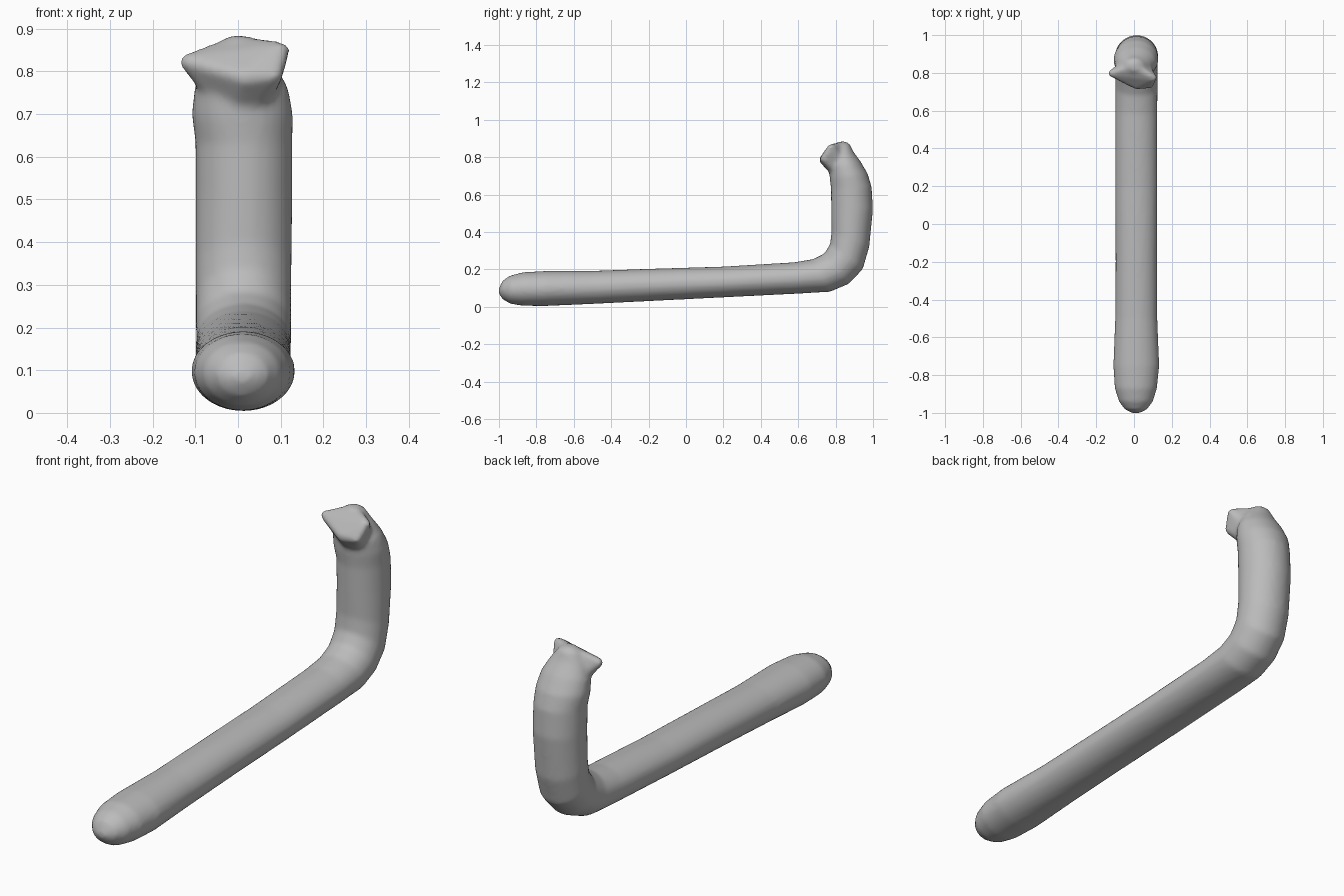
import bpy
import bmesh
import math
from mathutils import Vector

cube = bpy.data.objects.get("Cube")
if cube:
    bpy.data.objects.remove(cube, do_unlink=True)

SIDES = 28

# Cross-sections: outer edge (y, z), inner edge (y, z), x centre, half width
SECTIONS = [
    (-1, .07, -1, .10, .01, .025),
    (-.98, .04, -.98, .14, .01, .06),
    (-.94, .016, -.94, .167, .01, .09),
    (-.87, .005, -.87, .185, .01, .112),
    (-.75, .004, -.75, .191, .012, .122),
    (-.5, .015, -.5, .192, .012, .112),
    (-.2, .03, -.2, .203, .012, .11),
    (.2, .05, .2, .215, .012, .112),
    (.6, .07, .58, .238, .012, .112),
    (.77, .08, .68, .255, .013, .112),
    (.87, .122, .74, .285, .013, .112),
    (.945, .20, .77, .335, .013, .112),
    (.98, .32, .778, .40, .013, .113),
    (1, .52, .776, .52, .014, .114),
    (.993, .64, .775, .63, .014, .114),
    (.972, .71, .768, .69, .01, .119),
    (.935, .775, .765, .745, .008, .11),
    (.895, .83, .77, .80, .004, .085),
    (.875, .872, .79, .86, 0, .05),
    (.85, .885, .81, .88, 0, .02),
]

# Corner knobs of the flared end: x, y, z, radius
KNOBS = [
    (-.12, .797, .823, .019),
    (.102, .775, .85, .02),
    (.015, .735, .785, .024),
    (.085, .738, .79, .02),
    (0, .835, .86, .026),
    (.01, .84, .73, .065),
]


def loft_tube(bm):
    """Skin elliptical rings into one closed tube."""
    rings = []
    for oy, oz, iy, iz, cx, half in SECTIONS:
        outer, inner = Vector((cx, oy, oz)), Vector((cx, iy, iz))
        middle, reach = (outer + inner) / 2, (inner - outer) / 2
        ring = []
        for i in range(SIDES):
            a = math.tau * i / SIDES
            side = Vector((half * math.cos(a), 0, 0))
            ring.append(bm.verts.new(middle + side + reach * math.sin(a)))
        rings.append(ring)
    for low, high in zip(rings, rings[1:]):
        for i in range(SIDES):
            j = (i + 1) % SIDES
            bm.faces.new((low[i], low[j], high[j], high[i]))
    bm.faces.new(rings[0])
    bm.faces.new(rings[-1])


def hull_head(bm):
    """Wrap the corner knobs in one convex skin."""
    ball = bmesh.new()
    bmesh.ops.create_icosphere(ball, subdivisions=2, radius=1)
    points = [bm.verts.new(Vector((x, y, z)) + v.co * r)
              for x, y, z, r in KNOBS for v in ball.verts]
    ball.free()
    bmesh.ops.convex_hull(bm, input=points)
    loose = [v for v in bm.verts if not v.link_faces]
    bmesh.ops.delete(bm, geom=loose, context="VERTS")


# One plain grey
grey = bpy.data.materials.new("plain_grey")
grey.use_nodes = True
colour = (.5, .5, .5, 1)
grey.diffuse_color = colour
for node in grey.node_tree.nodes:
    if node.type == "BSDF_PRINCIPLED":
        node.inputs["Base Color"].default_value = colour

# Bent bar with its flared end, blended into one skin
bm = bmesh.new()
loft_tube(bm)
hull_head(bm)
bmesh.ops.recalc_face_normals(bm, faces=bm.faces[:])
mesh = bpy.data.meshes.new("bent_bar")
bm.to_mesh(mesh)
bm.free()
mesh.materials.append(grey)
bar = bpy.data.objects.new("bent_bar", mesh)
bpy.context.collection.objects.link(bar)

remesh = bar.modifiers.new("blend", "REMESH")
remesh.mode = "VOXEL"
remesh.voxel_size = .01
remesh.use_smooth_shade = True
relax = bar.modifiers.new("relax", "SMOOTH")
relax.factor = .5
relax.iterations = 8
